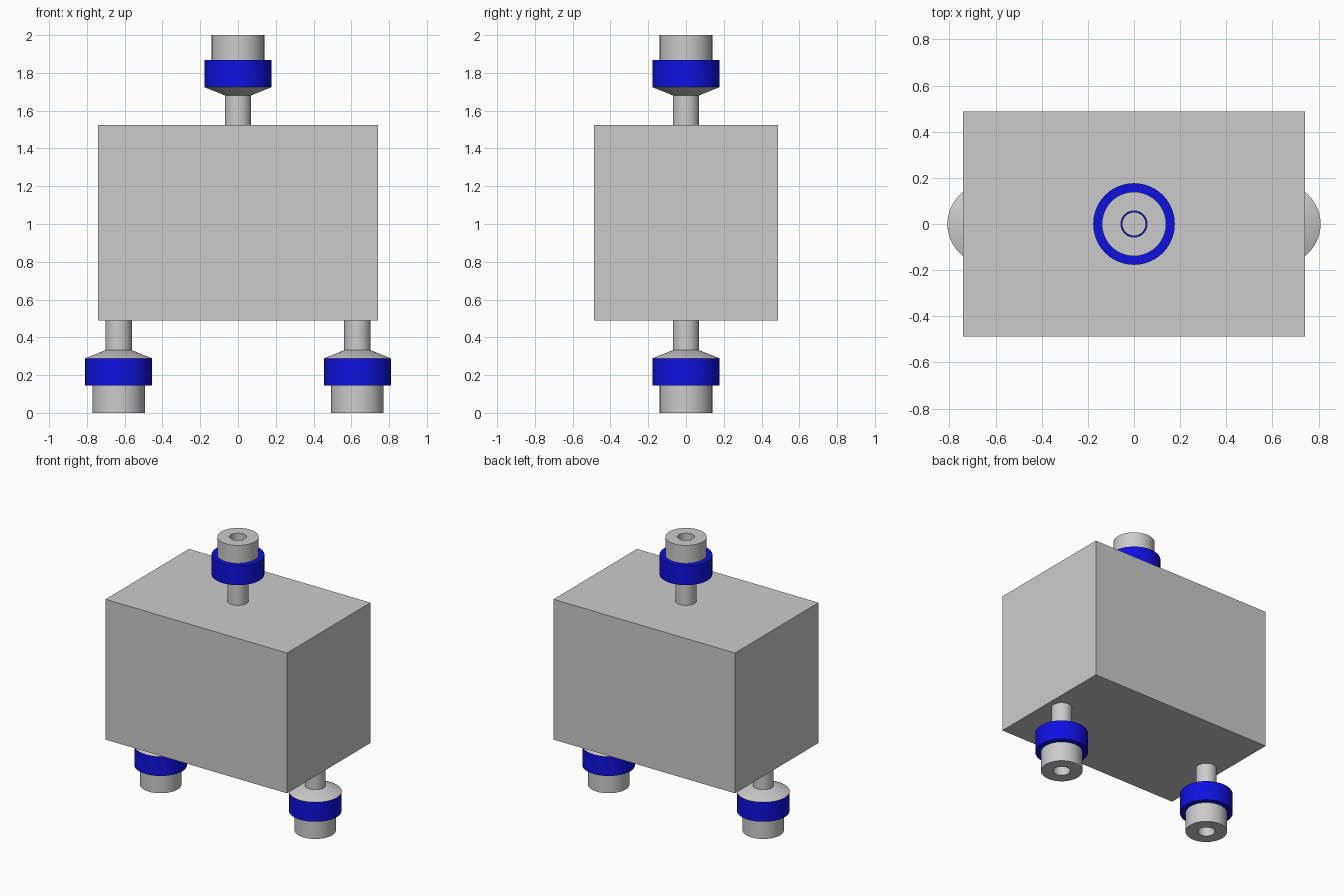
import bpy, bmesh, math

if "Cube" in bpy.data.objects:
    bpy.data.objects.remove(bpy.data.objects["Cube"])


def material(name, rgb):
    m = bpy.data.materials.new(name)
    m.diffuse_color = (*rgb, 1)
    m.use_nodes = True
    m.node_tree.nodes["Principled BSDF"].inputs["Base Color"].default_value = m.diffuse_color
    return m


GREY = material("grey metal", (0.6, 0.6, 0.6))
BLUE = material("blue band", (0.005, 0.005, 0.75))
SIDES = 48


def finish(name, bm, mat):
    bmesh.ops.recalc_face_normals(bm, faces=bm.faces)
    me = bpy.data.meshes.new(name)
    bm.to_mesh(me)
    bm.free()
    me.materials.append(mat)
    ob = bpy.data.objects.new(name, me)
    bpy.context.collection.objects.link(ob)
    return ob


def ring(name, profile, mat, x, z, sign):
    """Closed (radius, distance) profile turned about a vertical axis."""
    bm = bmesh.new()
    loops = []
    for i in range(SIDES):
        a = 2 * math.pi * i / SIDES
        loops.append([bm.verts.new((x + r * math.cos(a), r * math.sin(a), z + sign * d))
                      for r, d in profile])
    n = len(profile)
    for i in range(SIDES):
        p, q = loops[i], loops[(i + 1) % SIDES]
        for j in range(n):
            k = (j + 1) % n
            bm.faces.new((p[j], p[k], q[k], q[j]))
    ob = finish(name, bm, mat)
    bpy.ops.object.select_all(action='DESELECT')
    bpy.context.view_layer.objects.active = ob
    ob.select_set(True)
    bpy.ops.object.shade_smooth_by_angle(angle=math.radians(30))


def fitting(name, x, z, sign, length):
    """Pipe connector pointing away from the box face at height z."""
    # thin pipe
    ring(name + "_pipe", [(0.07, 0), (0.07, 0.158), (0.05, 0.158), (0.05, 0)],
         GREY, x, z, sign)
    # sloping collar
    ring(name + "_collar", [(0.07, 0.156), (0.177, 0.199), (0.05, 0.199), (0.05, 0.156)],
         GREY, x, z, sign)
    # blue band
    ring(name + "_band", [(0.177, 0.199), (0.177, 0.343), (0.051, 0.343), (0.051, 0.199)],
         BLUE, x, z, sign)
    # hollow end sleeve
    ring(name + "_sleeve", [(0.139, 0.343), (0.139, length), (0.057, length), (0.057, 0.343)],
         GREY, x, z, sign)


# main box
BOTTOM, TOP = 0.488, 1.525
bm = bmesh.new()
bmesh.ops.create_cube(bm, size=1)
bmesh.ops.scale(bm, vec=(1.484, 0.974, TOP - BOTTOM), verts=bm.verts)
bmesh.ops.translate(bm, vec=(0, 0, (TOP + BOTTOM) / 2), verts=bm.verts)
finish("box_body", bm, GREY)

# one connector on top, two below
fitting("top_connector", 0, TOP, 1, 2 - TOP)
for side, x in (("left", -0.632), ("right", 0.632)):
    fitting(side + "_connector", x, BOTTOM, -1, BOTTOM)
